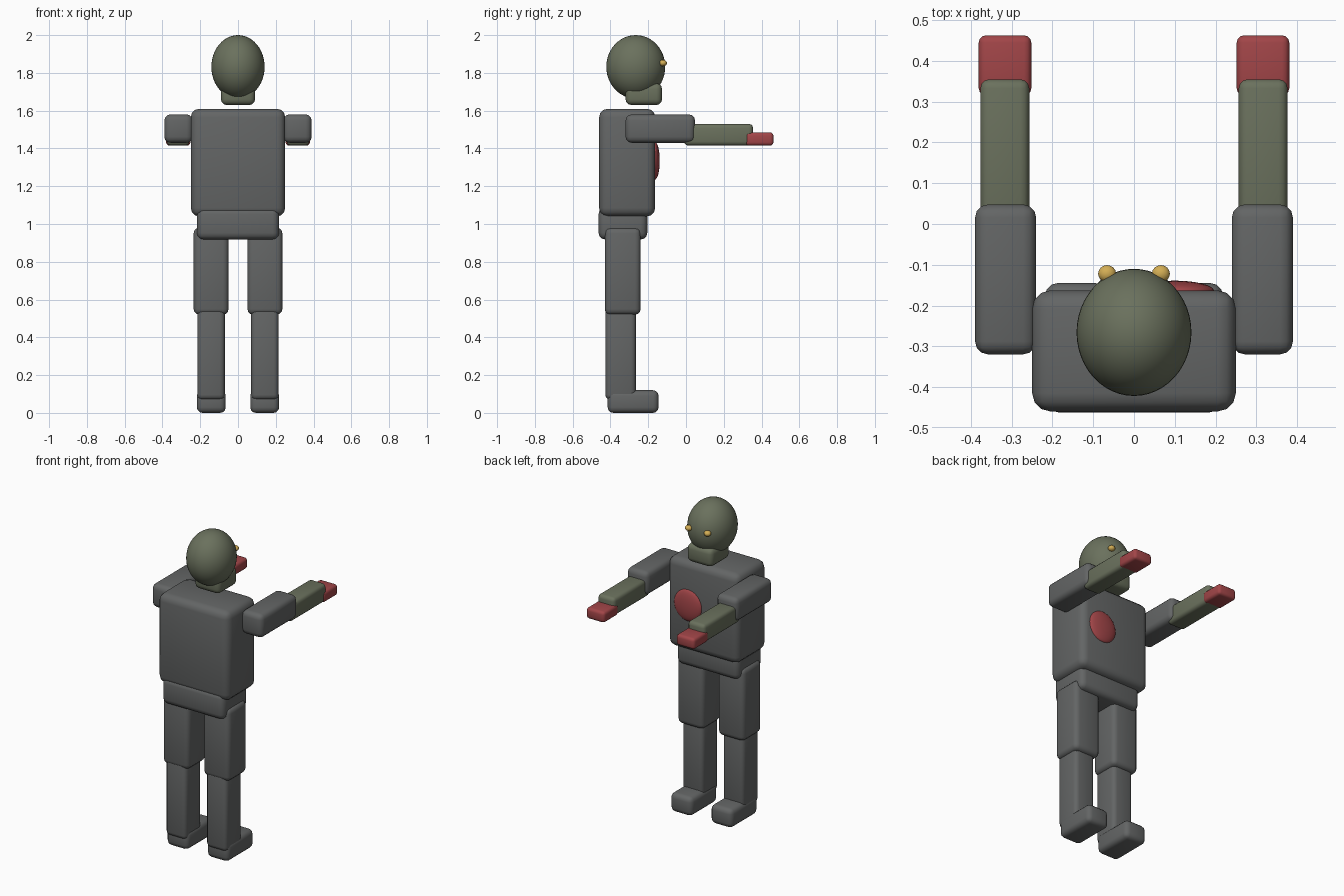
import bpy
import bmesh
from mathutils import Vector

if "Cube" in bpy.data.objects:
    bpy.data.objects.remove(bpy.data.objects["Cube"])


def material(name, rgb):
    m = bpy.data.materials.new(name)
    m.diffuse_color = (*rgb, 1.0)
    m.use_nodes = True
    m.node_tree.nodes["Principled BSDF"].inputs["Base Color"].default_value = m.diffuse_color
    return m


GREY = material("dark grey cloth", (0.125, 0.13, 0.13))
GREEN = material("olive skin", (0.145, 0.165, 0.11))
RED = material("dull red", (0.36, 0.06, 0.065))
YELLOW = material("amber yellow", (0.65, 0.42, 0.09))


def finish(bm, name, mat, centre):
    """Turn a bmesh into a smooth, single-colour object."""
    for f in bm.faces:
        f.smooth = True
    mesh = bpy.data.meshes.new(name)
    bm.to_mesh(mesh)
    bm.free()
    mesh.materials.append(mat)
    ob = bpy.data.objects.new(name, mesh)
    ob.location = centre
    bpy.context.collection.objects.link(ob)
    return ob


def rounded_box(name, xs, ys, zs, mat, bevel=0.03):
    """Box given by its extents, with rounded edges."""
    lo, hi = (Vector(v) for v in zip(xs, ys, zs))
    bm = bmesh.new()
    bmesh.ops.create_cube(bm, size=1.0)
    bmesh.ops.scale(bm, vec=hi - lo, verts=bm.verts)
    bmesh.ops.bevel(bm, geom=bm.edges[:], offset=bevel, segments=3,
                    profile=0.5, affect='EDGES', clamp_overlap=True)
    return finish(bm, name, mat, (lo + hi) / 2)


def ellipsoid(name, centre, radii, mat, segments=32, rings=16):
    bm = bmesh.new()
    bmesh.ops.create_uvsphere(bm, u_segments=segments, v_segments=rings, radius=1.0)
    bmesh.ops.scale(bm, vec=radii, verts=bm.verts)
    return finish(bm, name, mat, centre)


# Head and jaw
ellipsoid("head", (0, -0.266, 1.832), (0.141, 0.156, 0.168), GREEN, 48, 24)
rounded_box("jaw", (-0.09, 0.09), (-0.32, -0.127), (1.63, 1.745), GREEN, 0.03)

# Trunk
rounded_box("torso", (-0.25, 0.25), (-0.46, -0.163), (1.04, 1.61), GREY, 0.045)
rounded_box("pelvis", (-0.218, 0.218), (-0.463, -0.205), (0.918, 1.087), GREY, 0.035)
ellipsoid("chest_wound", (0.10, -0.165, 1.335), (0.097, 0.026, 0.1), RED)

# Mirrored parts: name, distance from the centre line, y range, z range, colour, bevel
paired_parts = [
    ("upper_arm", (0.24, 0.39), (-0.32, 0.048), (1.43, 1.58), GREY, 0.032),
    ("forearm", (0.257, 0.377), (-0.01, 0.355), (1.415, 1.53), GREEN, 0.022),
    ("hand", (0.252, 0.381), (0.315, 0.463), (1.415, 1.485), RED, 0.018),
    ("thigh", (0.05, 0.235), (-0.43, -0.24), (0.52, 0.98), GREY, 0.03),
    ("shin", (0.07, 0.215), (-0.427, -0.265), (0.07, 0.56), GREY, 0.026),
    ("foot", (0.065, 0.218), (-0.415, -0.145), (0.0, 0.12), GREY, 0.03),
]
for side, sign in (("left", -1), ("right", 1)):
    for name, xs, ys, zs, mat, bevel in paired_parts:
        rounded_box(f"{side}_{name}", sorted(sign * x for x in xs), ys, zs, mat, bevel)
    ellipsoid(f"{side}_eye", (sign * 0.066, -0.122, 1.852),
              (0.022, 0.021, 0.017), YELLOW, 16, 10)
